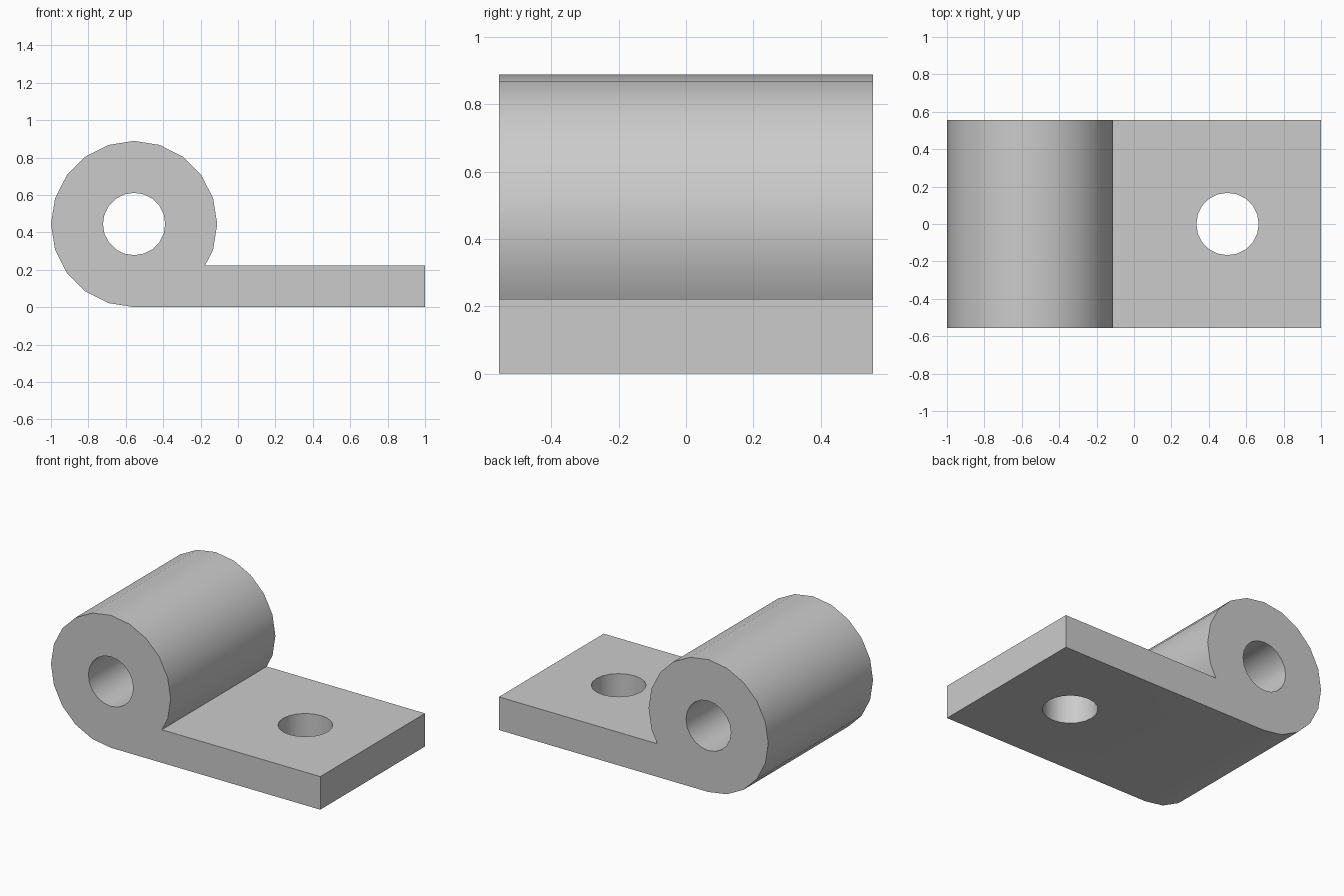
import bpy
import bmesh
import math
from mathutils import Vector

if "Cube" in bpy.data.objects:
    bpy.data.objects.remove(bpy.data.objects["Cube"], do_unlink=True)

R = 0.4444           # barrel radius
BORE = 0.1667        # radius of both holes
T = 0.2222           # plate thickness
DEPTH = 1.1111       # width along y
CX = -1 + R          # barrel axis
SIDES = 20

steel = bpy.data.materials.new("light grey steel")
steel.use_nodes = True
GREY = (0.6, 0.6, 0.6, 1)
steel.diffuse_color = GREY
steel.node_tree.nodes["Principled BSDF"].inputs["Base Color"].default_value = GREY


def rim(i):
    a = 2 * math.pi * i / SIDES
    return Vector((CX + R * math.cos(a), 0, R + R * math.sin(a)))


def cutter(name, location, rotation, length):
    bpy.ops.mesh.primitive_cylinder_add(vertices=SIDES, radius=BORE, depth=length,
                                        location=location, rotation=rotation)
    obj = bpy.context.object
    obj.name = name
    obj.data.materials.append(steel)
    return obj


# Side profile: barrel running tangentially into the flat leaf
upper, lower = rim(-1), rim(-2)
corner = upper.lerp(lower, (upper.z - T) / (upper.z - lower.z))
outline = [rim(i) for i in range(-1, 16)]
outline += [Vector((1, 0, 0)), Vector((1, 0, T)), corner]

bm = bmesh.new()
face = bm.faces.new([bm.verts.new(p - Vector((0, DEPTH / 2, 0))) for p in outline])
ext = bmesh.ops.extrude_face_region(bm, geom=[face])
bmesh.ops.translate(bm, vec=(0, DEPTH, 0),
                    verts=[g for g in ext["geom"] if isinstance(g, bmesh.types.BMVert)])
bmesh.ops.recalc_face_normals(bm, faces=bm.faces)
mesh = bpy.data.meshes.new("hinge_leaf")
bm.to_mesh(mesh)
bm.free()
mesh.materials.append(steel)
leaf = bpy.data.objects.new("hinge_leaf", mesh)
bpy.context.collection.objects.link(leaf)

# Pin bore through the barrel and screw hole through the plate
cutters = [cutter("pin_bore_cutter", (CX, 0, R), (math.pi / 2, 0, 0), 2 * DEPTH),
           cutter("screw_hole_cutter", (0.5, 0, T / 2), (0, 0, 0), 2 * T)]
bpy.ops.object.select_all(action='DESELECT')
leaf.select_set(True)
bpy.context.view_layer.objects.active = leaf
for c in cutters:
    mod = leaf.modifiers.new(c.name, 'BOOLEAN')
    mod.operation = 'DIFFERENCE'
    mod.solver = 'EXACT'
    mod.object = c
    bpy.ops.object.modifier_apply(modifier=mod.name)
for c in cutters:
    bpy.data.objects.remove(c, do_unlink=True)

# Smooth barrel and holes, crisp edges elsewhere
bpy.ops.object.shade_smooth_by_angle(angle=math.radians(30))
